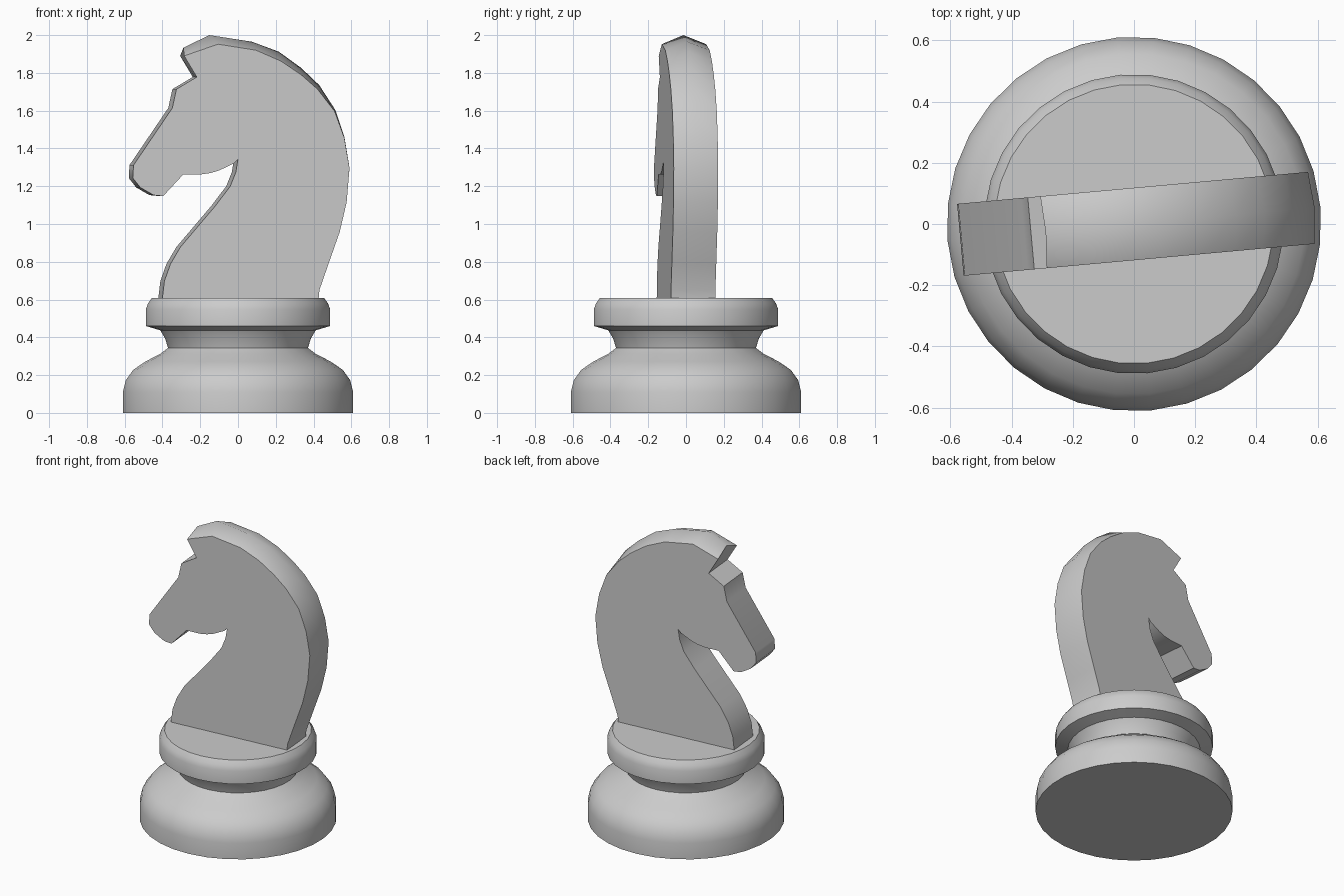
import bpy, bmesh, math

TILT = math.radians(5.2)
HALF = 0.118


def finish(bm, name, angle):
    bmesh.ops.recalc_face_normals(bm, faces=bm.faces)
    mesh = bpy.data.meshes.new(name)
    bm.to_mesh(mesh)
    bm.free()
    obj = bpy.data.objects.new(name, mesh)
    bpy.context.collection.objects.link(obj)
    obj.rotation_euler.z = TILT
    bpy.ops.object.select_all(action='DESELECT')
    obj.select_set(True)
    bpy.context.view_layer.objects.active = obj
    bpy.ops.object.shade_smooth_by_angle(angle=math.radians(angle))
    return obj


# Turned base: radius, height
base_profile = [(0.612, 0), (0.612, 0.11), (0.597, 0.172), (0.557, 0.228), (0.492, 0.272),
                (0.413, 0.313), (0.372, 0.344), (0.388, 0.395), (0.413, 0.437),
                (0.49, 0.46), (0.49, 0.548), (0.478, 0.58), (0.457, 0.609)]
SEG = 32
bm = bmesh.new()
rings = []
for r, z in base_profile:
    rings.append([bm.verts.new((r * math.cos(2 * math.pi * i / SEG),
                                r * math.sin(2 * math.pi * i / SEG), z)) for i in range(SEG)])
for a, b in zip(rings, rings[1:]):
    for i in range(SEG):
        j = (i + 1) % SEG
        bm.faces.new((a[i], a[j], b[j], b[i]))
bm.faces.new(rings[0])
bm.faces.new(rings[-1])
finish(bm, "turned_base", 35)

# Horse head: crest has a raised centre line (side point, ridge point)
crest = [((-0.297, 1.89), (-0.29, 1.933)), ((-0.117, 1.952), (-0.153, 2.0)),
         ((0.085, 1.92), (0.074, 1.965)), ((0.218, 1.862), (0.217, 1.912)),
         ((0.325, 1.79), (0.335, 1.827)), ((0.412, 1.714), (0.432, 1.735)),
         ((0.503, 1.597), (0.518, 1.603)), ((0.555, 1.455), (0.566, 1.46)),
         ((0.582, 1.296), (0.593, 1.296)), ((0.567, 1.116), (0.577, 1.116)),
         ((0.53, 0.958), (0.538, 0.958)), ((0.47, 0.788), (0.477, 0.788)),
         ((0.422, 0.65), (0.426, 0.65)), ((0.418, 0.605), (0.42, 0.605))]
# Chest, jaw, muzzle and brow, going up from the foot of the neck
front = [(-0.413, 0.605), (-0.402, 0.698), (-0.37, 0.788), (-0.317, 0.878), (-0.132, 1.095),
         (-0.052, 1.2), (-0.022, 1.275), (-0.011, 1.343), (-0.03, 1.323), (-0.105, 1.286),
         (-0.155, 1.27), (-0.205, 1.263), (-0.301, 1.263), (-0.408, 1.148), (-0.46, 1.153),
         (-0.53, 1.193), (-0.57, 1.243), (-0.566, 1.312), (-0.36, 1.614),
         (-0.338, 1.714), (-0.23, 1.778)]
outline = crest + [(p, p) for p in front]

bm = bmesh.new()
layers = []
for y, k in ((-HALF, 0), (0, 1), (HALF, 0)):
    layers.append([bm.verts.new((p[k][0], y, p[k][1])) for p in outline])
n = len(outline)
for a, b in zip(layers, layers[1:]):
    for i in range(n):
        j = (i + 1) % n
        bm.faces.new((a[i], a[j], b[j], b[i]))
bm.faces.new(layers[0])
bm.faces.new(layers[2])
finish(bm, "horse_head", 46)
